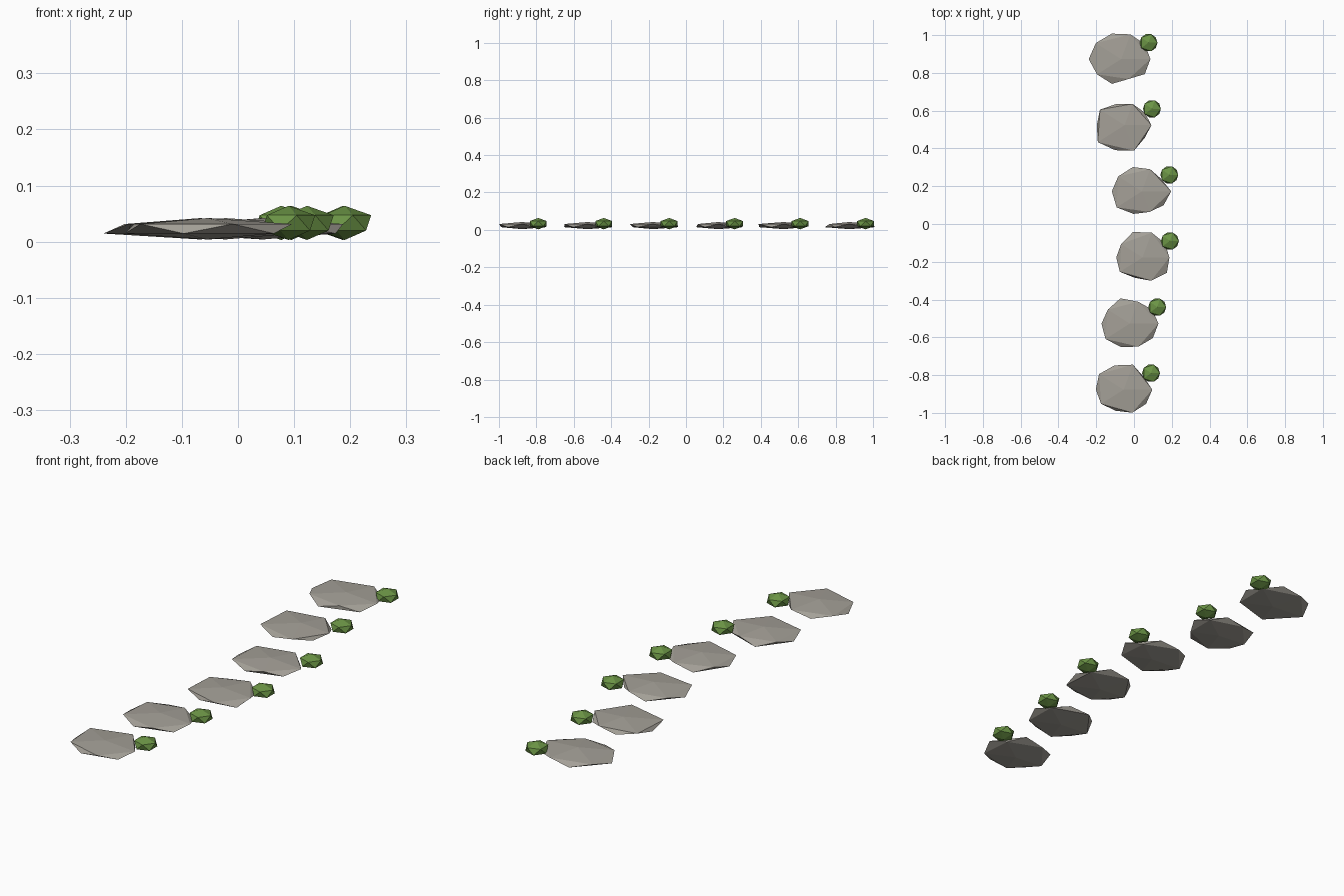
import bpy, bmesh, math

if "Cube" in bpy.data.objects:
    bpy.data.objects.remove(bpy.data.objects["Cube"])


def material(name, rgb):
    m = bpy.data.materials.new(name)
    m.diffuse_color = (*rgb, 1)
    m.use_nodes = True
    m.node_tree.nodes["Principled BSDF"].inputs["Base Color"].default_value = m.diffuse_color
    return m


stone_mat = material("grey_stone", (0.37, 0.35, 0.31))
bush_mat = material("moss_green", (0.147, 0.296, 0.06))


def rock(name, centre, size, mat, radii=None):
    """Flattened 20-sided ball; radii push the ten rim corners in or out."""
    bm = bmesh.new()
    bmesh.ops.create_icosphere(bm, subdivisions=1, radius=1)
    for v in bm.verts:
        if radii and abs(v.co.z) < 0.9:
            k = round(math.degrees(math.atan2(v.co.y, v.co.x)) / 36) % 10
            v.co.x *= radii[k]
            v.co.y *= radii[k]
        v.co = [c * s for c, s in zip(v.co, size)]
    mesh = bpy.data.meshes.new(name)
    bm.to_mesh(mesh)
    bm.free()
    mesh.materials.append(mat)
    ob = bpy.data.objects.new(name, mesh)
    ob.location = centre
    bpy.context.collection.objects.link(ob)


# x offset of each stone, then its rim radii counter-clockwise from +x
stones = [
    (-0.055, (.98, .85, 1.03, 1.0, 1.04, .95, .95, .87, .95, .95)),
    (-0.022, (.98, .94, .90, 1.04, .93, .97, 1.03, .97, .95, .97)),
    (0.045, (.92, .95, 1.02, 1.05, .90, .90, .96, .84, .96, 1.03)),
    (0.042, (1.0, .82, .91, 1.0, 1.0, 1.03, 1.07, .93, .85, .92)),
    (-0.050, (.92, .85, .88, .88, 1.04, .95, 1.13, 1.03, 1.05, .85)),
    (-0.068, (1.0, 1.0, 1.02, 1.05, 1.07, 1.11, 1.02, 1.02, .82, 1.0)),
]

# Row of stepping stones, each with a moss tuft at its back right
for i, (x, radii) in enumerate(stones):
    y = -0.877 + 0.35 * i
    rock(f"stepping_stone_{i + 1}", (x, y, 0.023), (0.173, 0.151, 0.019), stone_mat, radii)
    rock(f"moss_tuft_{i + 1}", (x + 0.145, y + 0.087, 0.0335), (0.053, 0.053, 0.0305), bush_mat)
